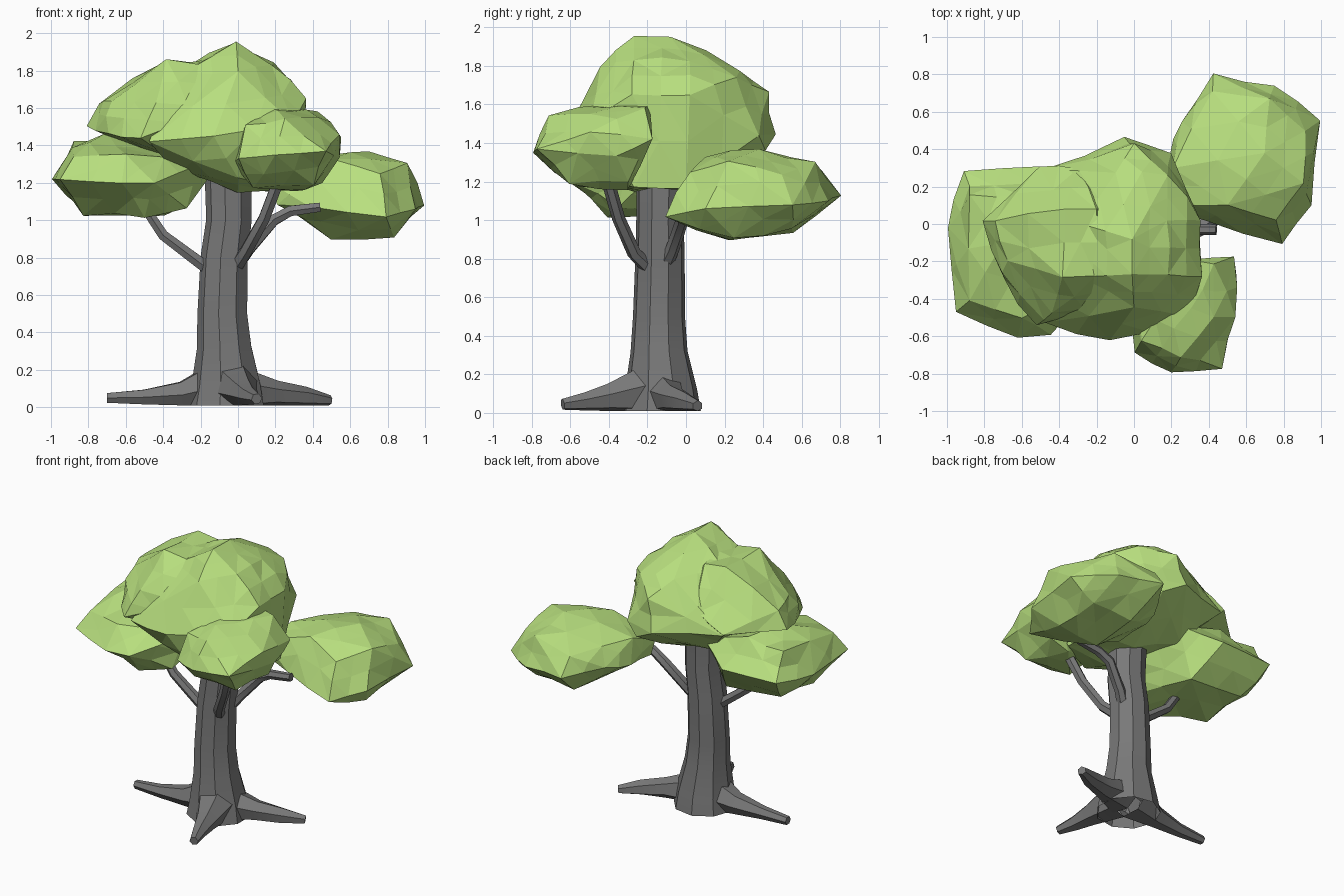
import bpy
import bmesh
import math
import random
from mathutils import Vector

random.seed(4)

if "Cube" in bpy.data.objects:
    bpy.data.objects.remove(bpy.data.objects["Cube"], do_unlink=True)


def make_material(name, colour):
    material = bpy.data.materials.new(name)
    material.use_nodes = True
    material.diffuse_color = colour
    shader = material.node_tree.nodes["Principled BSDF"]
    shader.inputs["Base Color"].default_value = colour
    shader.inputs["Roughness"].default_value = 0.9
    return material


leaf_green = make_material("leaf green", (0.48, 0.74, 0.21, 1))
bark_grey = make_material("bark grey", (0.19, 0.19, 0.19, 1))


def add_object(name, bm, material):
    bmesh.ops.recalc_face_normals(bm, faces=bm.faces[:])
    mesh = bpy.data.meshes.new(name)
    bm.to_mesh(mesh)
    bm.free()
    mesh.materials.append(material)
    obj = bpy.data.objects.new(name, mesh)
    bpy.context.collection.objects.link(obj)
    return obj


def leaf_clump(name, corners, bulge=0.012):
    """Faceted clump: hull around its corner points, split and roughened."""
    bm = bmesh.new()
    for corner in corners:
        bm.verts.new(corner)
    bmesh.ops.convex_hull(bm, input=bm.verts[:])
    loose = [v for v in bm.verts if not v.link_faces]
    bmesh.ops.delete(bm, geom=loose, context="VERTS")
    corner_verts = set(bm.verts)
    long_edges = [e for e in bm.edges if e.calc_length() > 0.2]
    bmesh.ops.subdivide_edges(bm, edges=long_edges, cuts=1)
    bmesh.ops.triangulate(bm, faces=bm.faces[:])
    bm.normal_update()
    for vert in bm.verts:
        if vert not in corner_verts:
            vert.co += vert.normal * random.uniform(-bulge, bulge * 1.6)
    return add_object(name, bm, leaf_green)


def limb(name, path, sides=6):
    """Tapering tube through (x, y, z, radius) stations, open where it meets the ground."""
    bm = bmesh.new()
    centres = [Vector(p[:3]) for p in path]
    up = Vector((0, 0, 1))
    rings = []
    for i, centre in enumerate(centres):
        ahead = centres[min(i + 1, len(path) - 1)]
        behind = centres[max(i - 1, 0)]
        turn = up.rotation_difference(ahead - behind)
        ring = []
        for k in range(sides):
            angle = math.tau * (k + 0.5) / sides
            offset = Vector((math.cos(angle), math.sin(angle), 0))
            point = centre + turn @ (offset * path[i][3])
            point.z = max(point.z, 0.01)
            ring.append(bm.verts.new(point))
        rings.append(ring)
    for low, high in zip(rings, rings[1:]):
        for k in range(sides):
            n = (k + 1) % sides
            bm.faces.new((low[k], low[n], high[n], high[k]))
    bm.faces.new(rings[-1])
    obj = add_object(name, bm, bark_grey)
    bpy.ops.object.select_all(action="DESELECT")
    obj.select_set(True)
    bpy.context.view_layer.objects.active = obj
    bpy.ops.object.shade_smooth_by_angle(angle=math.radians(30))
    return obj


# Trunk, flared at the ground
limb("trunk", [
    (-.06, -.13, 0, .21), (-.06, -.13, .12, .19), (-.07, -.14, .32, .15),
    (-.08, -.14, .5, .137), (-.07, -.135, .8, .13),
    (-.045, -.135, 1, .125), (-.05, -.13, 1.3, .13)], sides=9)

# Roots
limb("right_root", [
    (-.1, -.13, .12, .14), (-.3, -.14, .07, .075),
    (-.5, -.15, .055, .045), (-.7, -.15, .05, .03)])
limb("left_root", [
    (0, -.12, .1, .12), (.2, -.07, .075, .07),
    (.36, -.01, .055, .055), (.49, .06, .035, .03)])
limb("front_root", [
    (-.03, -.2, .12, .14), (.03, -.4, .08, .075),
    (.06, -.52, .06, .05), (.1, -.64, .045, .03)])

# Branches reaching into the side clumps
limb("right_branch", [
    (-.1, -.14, .7, .04), (-.2, -.15, .77, .036),
    (-.4, -.15, .92, .032), (-.52, -.15, 1.1, .028)])
limb("front_branch", [
    (-.02, -.18, .74, .04), (.04, -.27, .83, .036),
    (.14, -.35, 1.01, .034), (.22, -.41, 1.22, .034)])
limb("left_branch", [
    (-.02, -.12, .74, .04), (.06, -.07, .85, .036),
    (.19, -.02, 1, .034), (.28, -.03, 1.05, .032), (.44, -.03, 1.07, .028)])

# Main crown and its side lobe
leaf_clump("crown", [
    (-.01, -.27, 1.96), (-.01, -.08, 1.96), (.18, -.27, 1.83),
    (.18, .02, 1.83), (-.1, .28, 1.78), (.18, .26, 1.74),
    (-.05, .45, 1.45), (0, .42, 1.66), (.19, .37, 1.44),
    (.36, .02, 1.65), (.36, -.28, 1.65), (.3, -.5, 1.52),
    (0, -.45, 1.8), (-.13, -.63, 1.45), (-.48, -.53, 1.42),
    (-.48, .28, 1.48), (-.28, -.28, 1.78), (-.28, 0, 1.8),
    (0, -.27, 1.16), (0, 0, 1.16), (.33, -.27, 1.17), (.33, 0, 1.17),
    (-.3, -.3, 1.27), (-.3, .1, 1.27), (.1, .4, 1.37), (0, -.5, 1.22)])
leaf_clump("crown_lobe", [
    (-.82, .02, 1.5), (-.75, .02, 1.63), (-.68, -.2, 1.64),
    (-.38, -.28, 1.85), (-.37, .08, 1.86), (-.2, .08, 1.84),
    (-.2, -.28, 1.84), (-.5, .29, 1.5), (-.52, -.54, 1.44),
    (-.44, -.48, 1.63), (-.7, -.3, 1.46), (-.1, -.42, 1.6),
    (-.3, .3, 1.6), (-.3, -.2, 1.28), (-.05, .1, 1.5)])

# Side clumps
leaf_clump("right_clump", [
    (-1, -.02, 1.22), (-.94, -.46, 1.22), (-.9, .27, 1.25),
    (-.87, .15, 1.41), (-.88, -.41, 1.34), (-.7, -.1, 1.46),
    (-.6, .15, 1.44), (-.62, -.6, 1.2), (-.45, -.58, 1.2),
    (-.6, -.5, 1.35), (-.5, .3, 1.25), (-.25, .15, 1.35),
    (-.2, -.3, 1.3), (-.18, -.2, 1.22), (-.82, -.25, 1.04),
    (-.82, .1, 1.05), (-.5, -.4, 1.03), (-.4, .1, 1.04), (-.28, -.35, 1.07)])
leaf_clump("front_clump", [
    (0, -.69, 1.33), (.2, -.79, 1.35), (.46, -.76, 1.37),
    (.55, -.5, 1.46), (.55, -.36, 1.33), (.53, -.18, 1.42),
    (.05, -.62, 1.5), (.25, -.71, 1.54), (.18, -.4, 1.6),
    (.42, -.22, 1.57), (.3, -.2, 1.59), (.43, -.5, 1.56),
    (.05, -.25, 1.4), (.3, -.3, 1.15), (.08, -.55, 1.17),
    (.4, -.6, 1.2), (.45, -.3, 1.2), (-.02, -.45, 1.31)])
leaf_clump("left_clump", [
    (.2, .35, 1.12), (.25, .55, 1.15), (.43, .79, 1.13),
    (.75, .74, 1.1), (.99, .55, 1.08), (.95, .1, 1.06),
    (.79, -.1, 1.02), (.38, .01, 1.07), (.42, .71, 1.25),
    (.72, .66, 1.29), (.92, .5, 1.24), (.9, .22, 1.3),
    (.76, .02, 1.25), (.5, .1, 1.33), (.7, .38, 1.38),
    (.2, .3, 1.29), (.18, .12, 1.2), (.22, .1, 1.09),
    (.83, .25, .92), (.5, .22, .91), (.5, .55, .95), (.8, .55, .95)])
